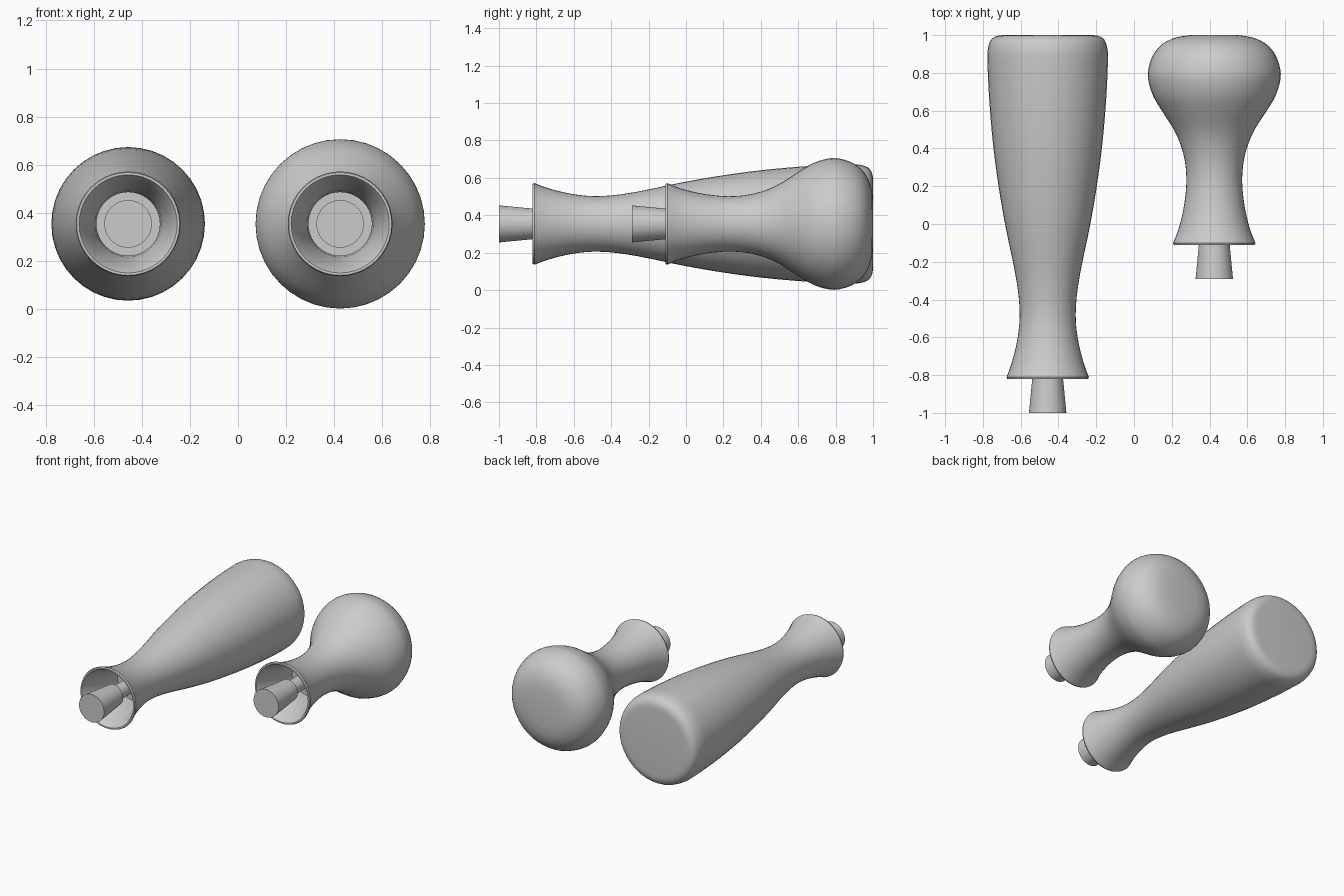
import bpy, bmesh, math

if "Cube" in bpy.data.objects:
    bpy.data.objects.remove(bpy.data.objects["Cube"])

SEG = 40
CENTRE_Z = 0.354


def smooth(pts, n=3):
    """Catmull-Rom curve through the points."""
    p = [pts[0]] + pts + [pts[-1]]
    out = []
    for i in range(1, len(p) - 2):
        for k in range(n):
            t = k / n
            out.append(tuple(0.5 * (2 * b + (c - a) * t + (2 * a - 5 * b + 4 * c - d) * t * t
                                    + (3 * b - a - 3 * c + d) * t ** 3)
                             for a, b, c, d in zip(p[i - 1], p[i], p[i + 1], p[i + 2])))
    return out + [pts[-1]]


def lathe(name, profile, x):
    """Revolve (radius, y) points about an axis along y."""
    bm = bmesh.new()
    rings = []
    for r, y in profile:
        rings.append([bm.verts.new((x + r * math.cos(a), y, CENTRE_Z + r * math.sin(a)))
                      for a in (2 * math.pi * i / SEG for i in range(SEG))])
    for a, b in zip(rings, rings[1:]):
        for i in range(SEG):
            j = (i + 1) % SEG
            bm.faces.new((a[i], a[j], b[j], b[i]))
    bm.faces.new(rings[0])
    bm.faces.new(rings[-1])
    bmesh.ops.recalc_face_normals(bm, faces=bm.faces)
    me = bpy.data.meshes.new(name)
    bm.to_mesh(me)
    bm.free()
    ob = bpy.data.objects.new(name, me)
    bpy.context.collection.objects.link(ob)
    bpy.context.view_layer.objects.active = ob
    ob.select_set(True)
    bpy.ops.object.shade_smooth_by_angle(angle=math.radians(35))
    ob.select_set(False)


def handle(name, x, rim, outline):
    # hollow flared socket inside the rim, then the rim and the outer body
    socket = [(0.132, rim + 0.30), (0.132, rim + 0.26), (0.138, rim + 0.2),
              (0.154, rim + 0.13), (0.178, rim + 0.06), (0.2, rim + 0.006),
              (0.204, rim), (0.214, rim)]
    lathe(name + "_body", socket + smooth(outline), x)
    # tapered plug on a thin shaft
    lathe(name + "_plug", [(0.099, rim - 0.18), (0.075, rim + 0.07), (0.05, rim + 0.07),
                           (0.05, rim + 0.31)], x)


# long tapered handle
handle("long_handle", -0.457, -0.82,
       [(0.218, -0.81), (0.192, -0.74), (0.166, -0.64), (0.151, -0.54), (0.149, -0.45),
        (0.158, -0.35), (0.180, -0.22), (0.222, -0.02), (0.257, 0.18), (0.288, 0.41),
        (0.309, 0.65), (0.319, 0.86), (0.316, 0.93), (0.300, 0.975), (0.270, 0.995),
        (0.235, 1.0)])

# short knob handle
handle("knob_handle", 0.425, -0.11,
       [(0.218, -0.10), (0.190, -0.03), (0.165, 0.07), (0.151, 0.17), (0.148, 0.25),
        (0.157, 0.34), (0.182, 0.43), (0.220, 0.51), (0.278, 0.6), (0.325, 0.68),
        (0.351, 0.77), (0.345, 0.84), (0.318, 0.905), (0.272, 0.955), (0.205, 0.987),
        (0.125, 1.0)])
